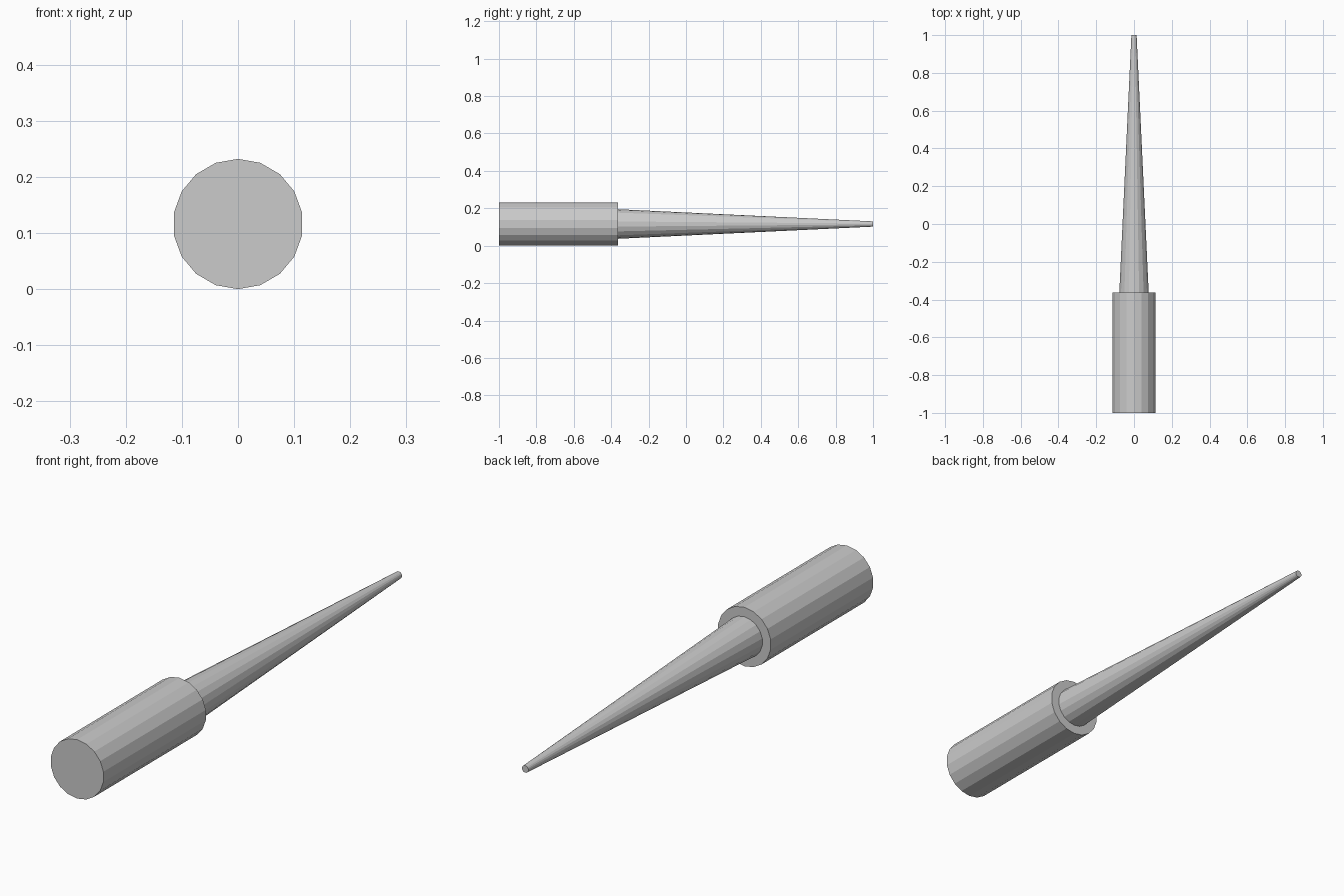
import bpy, bmesh
from math import sin, cos, pi

if "Cube" in bpy.data.objects:
    bpy.data.objects.remove(bpy.data.objects["Cube"])

SIDES = 18
AXIS_Z = 0.116

# Profile as (radius, y): thick grip, stepped shoulder, tapered spike
profile = [(0.116, -1.0), (0.116, -0.363), (0.079, -0.363), (0.014, 1.0)]

bm = bmesh.new()
rings = []
for r, y in profile:
    rings.append([bm.verts.new((r * sin(2 * pi * i / SIDES), y,
                                AXIS_Z + r * cos(2 * pi * i / SIDES)))
                  for i in range(SIDES)])

# Side walls and shoulder
for a, b in zip(rings, rings[1:]):
    for i in range(SIDES):
        j = (i + 1) % SIDES
        bm.faces.new((a[i], a[j], b[j], b[i]))

# Flat end caps
bm.faces.new(rings[0])
bm.faces.new(rings[-1])
bmesh.ops.recalc_face_normals(bm, faces=bm.faces)

mesh = bpy.data.meshes.new("tapered_spike_with_grip")
bm.to_mesh(mesh)
bm.free()
obj = bpy.data.objects.new("tapered_spike_with_grip", mesh)
bpy.context.collection.objects.link(obj)
